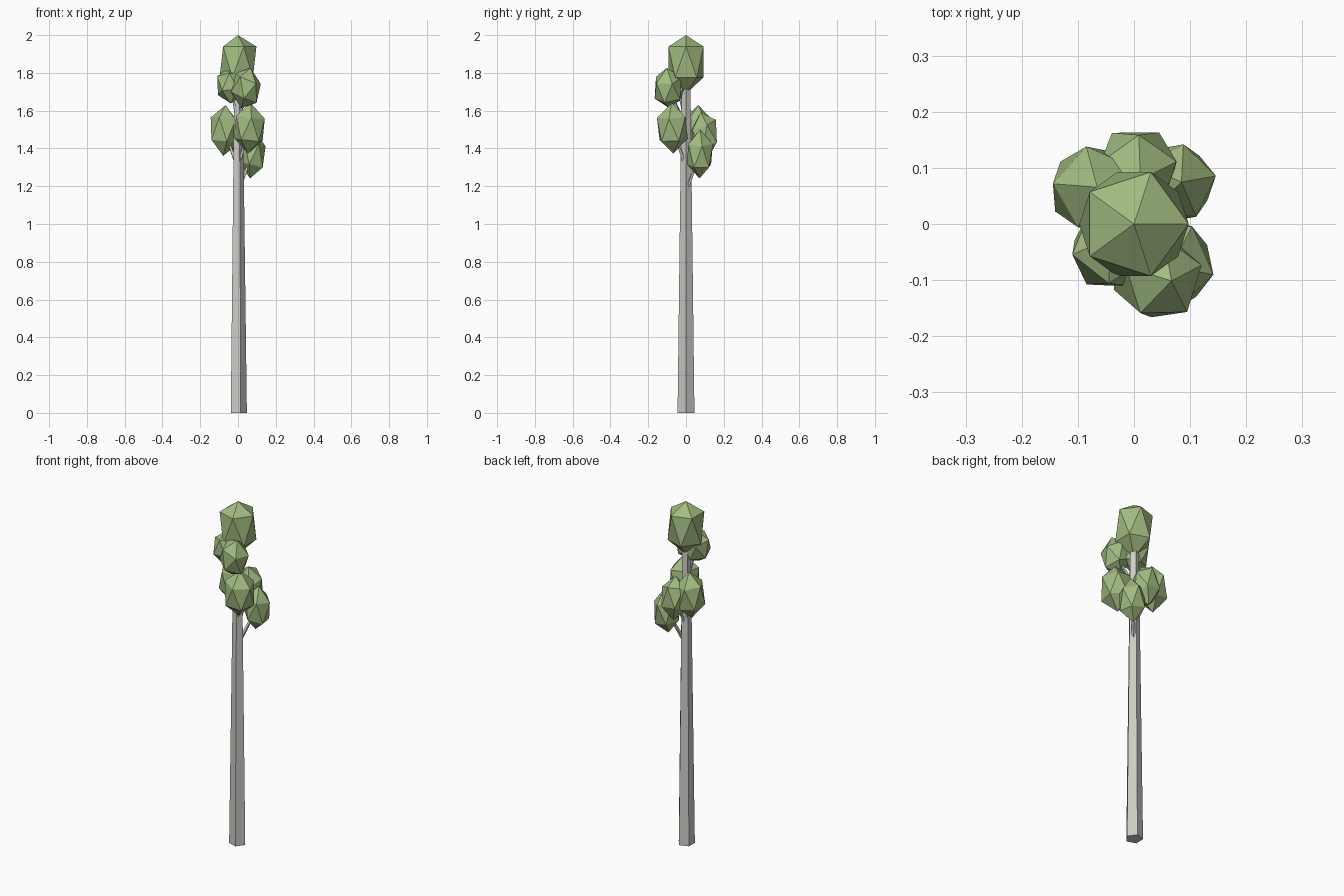
import bpy, math
from mathutils import Vector, Euler

if "Cube" in bpy.data.objects:
    bpy.data.objects.remove(bpy.data.objects["Cube"])


def material(name, color):
    m = bpy.data.materials.new(name)
    m.diffuse_color = (*color, 1)
    m.use_nodes = True
    m.node_tree.nodes["Principled BSDF"].inputs["Base Color"].default_value = m.diffuse_color
    return m


BARK = material("bark", (0.62, 0.60, 0.56))
LEAF = material("leaf", (0.36, 0.50, 0.22))


def limb(name, a, b, r1, r2, sides):
    """Tapered prism from a to b, first corner on +x when upright."""
    a, b = Vector(a), Vector(b)
    d = b - a
    bpy.ops.mesh.primitive_cone_add(vertices=sides, radius1=r1, radius2=r2, depth=d.length)
    ob = bpy.context.object
    ob.name = name
    q = d.to_track_quat('Z', 'Y').to_matrix()
    if abs(d.x) + abs(d.y) < 1e-6:
        q = Euler((0, 0, -math.pi / 2)).to_matrix()
    for v in ob.data.vertices:
        v.co = q @ v.co + (a + b) / 2
    ob.data.materials.append(BARK)


def clump(name, c, r, rz, turn=0, tilt=(0, 0), lift=0):
    """Stretched icosahedron of leaves; lift raises its upper ring."""
    bpy.ops.mesh.primitive_ico_sphere_add(subdivisions=1, radius=1)
    ob = bpy.context.object
    ob.name = name
    rot = Euler((math.radians(tilt[0]), math.radians(tilt[1]), math.radians(turn))).to_matrix()
    for v in ob.data.vertices:
        p = rot @ v.co
        up = lift if 0 < v.co.z < 0.9 else 0
        v.co = Vector((p.x * r, p.y * r, p.z * rz + up)) + Vector(c)
    ob.data.materials.append(LEAF)


# trunk
limb("trunk", (0, 0, 0), (0, 0, 1.8), 0.047, 0.024, 5)

# crown
clump("crown_top", (0, 0, 1.845), 0.109, 0.155, lift=0.025)

# side clumps: centre, radius, half height, turn, tilt
clumps = [
    ((0.042, -0.095, 1.72), 0.083, 0.112, 20, (10, 15)),
    ((-0.04, -0.045, 1.735), 0.08, 0.1, 50, (-10, 10)),
    ((-0.072, 0.062, 1.495), 0.085, 0.135, 30, (0, 5)),
    ((0.06, -0.072, 1.507), 0.09, 0.135, 60, (5, 0)),
    ((0.074, 0.073, 1.37), 0.077, 0.13, 10, (0, 8)),
    ((0.005, 0.098, 1.47), 0.08, 0.125, 18, (15, 0)),
]
for i, (c, r, rz, turn, tilt) in enumerate(clumps, 1):
    clump(f"leaf_clump_{i}", c, r, rz, turn, tilt)
    # branch from the trunk into the clump
    limb(f"branch_{i}", (c[0] * 0.12, c[1] * 0.12, c[2] - 0.18), c, 0.011, 0.006, 4)
